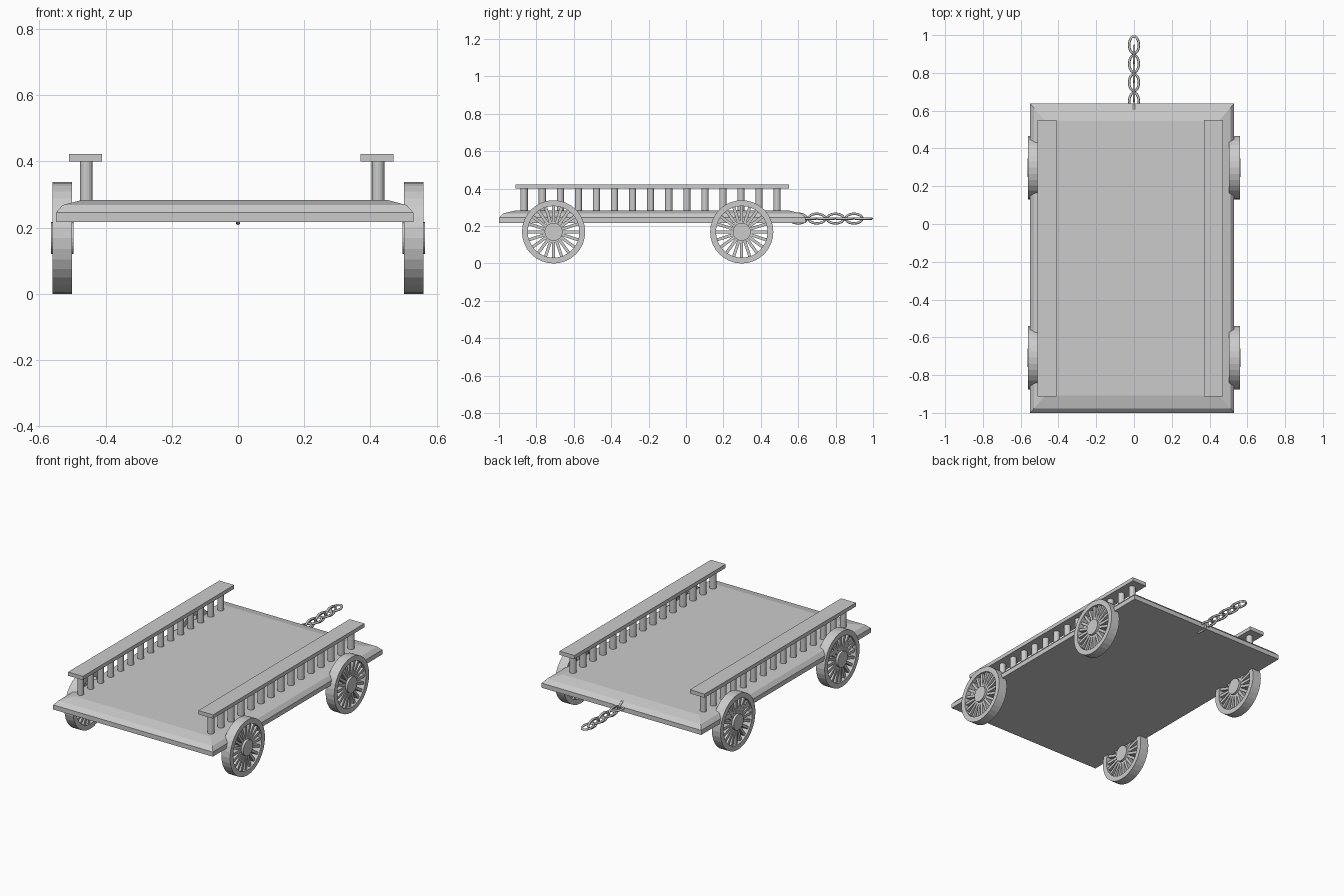
import bpy, bmesh
from math import sin, cos, pi, tau
from mathutils import Matrix, Vector

if "Cube" in bpy.data.objects:
    bpy.data.objects.remove(bpy.data.objects["Cube"])


def make_object(name, bm, smooth=False):
    bmesh.ops.recalc_face_normals(bm, faces=bm.faces)
    mesh = bpy.data.meshes.new(name)
    bm.to_mesh(mesh)
    bm.free()
    ob = bpy.data.objects.new(name, mesh)
    bpy.context.collection.objects.link(ob)
    if smooth:
        mesh.polygons.foreach_set("use_smooth", [True] * len(mesh.polygons))
    return ob


def add_box(bm, lo, hi, turn=Matrix.Identity(4)):
    lo, hi = Vector(lo), Vector(hi)
    bmesh.ops.create_cube(bm, size=1, matrix=turn @ Matrix.Translation((lo + hi) / 2)
                          @ Matrix.Diagonal((*(hi - lo), 1)))


def add_cylinder(bm, radius, depth, sides, matrix):
    bmesh.ops.create_cone(bm, cap_ends=True, segments=sides, radius1=radius,
                          radius2=radius, depth=depth, matrix=matrix)


def bridge(bm, rings, closed):
    pairs = list(zip(rings, rings[1:])) + ([(rings[-1], rings[0])] if closed else [])
    for a, b in pairs:
        n = len(a)
        for i in range(n):
            bm.faces.new((a[i], a[(i + 1) % n], b[(i + 1) % n], b[i]))


# Deck: stacked rectangles forming a two-step bevel
bm = bmesh.new()
rings = []
for inset, z in ((0, 0.217), (0, 0.245), (0.02, 0.268), (0.08, 0.284)):
    x0, x1, y0, y1 = -0.55 + inset, 0.53 - inset, -1 + inset * 1.15, 0.638 - inset * 1.15
    rings.append([bm.verts.new(p) for p in ((x0, y0, z), (x1, y0, z), (x1, y1, z), (x0, y1, z))])
bridge(bm, rings, False)
bm.faces.new(rings[0])
bm.faces.new(rings[-1])
make_object("deck", bm)

# Side railings: top board and fifteen round posts each
for side, x in (("left", -0.461), ("right", 0.42)):
    bm = bmesh.new()
    add_box(bm, (x - 0.05, -0.912, 0.40), (x + 0.05, 0.55, 0.423))
    make_object(side + "_rail", bm)
    bm = bmesh.new()
    for i in range(15):
        add_cylinder(bm, 0.019, 0.14, 16,
                     Matrix.Translation((x + 0.003, -0.865 + i * 0.0966, 0.335)))
    make_object(side + "_posts", bm)

# Wheels: rim, hub and spokes, axis along x
R, SIDES, SPOKES = 0.169, 32, 20
for side in (-1, 1):
    for end, y in (("front", -0.708), ("back", 0.298)):
        bm = bmesh.new()
        rings = []
        for i in range(SIDES):
            a = tau * i / SIDES
            rings.append([bm.verts.new((x, r * cos(a), r * sin(a)))
                          for x, r in ((-0.029, R), (0.029, R), (0.029, 0.138), (-0.029, 0.138))])
        bridge(bm, rings, True)
        add_cylinder(bm, 0.048, 0.068, 24, Matrix.Rotation(pi / 2, 4, 'Y'))
        for i in range(SPOKES):
            add_box(bm, (-0.02, -0.008, 0.035), (0.02, 0.008, 0.145),
                    Matrix.Rotation(tau * i / SPOKES, 4, 'X'))
        wheel = make_object(f"{end}_{'left' if side < 0 else 'right'}_wheel", bm)
        wheel.location = (side * 0.531, y, R)

# Tow chain: oval links turned a quarter each time
for k in range(8):
    bm = bmesh.new()
    rings = []
    for i in range(24):
        a = tau * i / 24
        centre = Vector((0.0255 * cos(a), 0.045 * sin(a), 0))
        out = Vector((cos(a) / 0.0255, sin(a) / 0.045, 0)).normalized()
        rings.append([bm.verts.new(centre + 0.0065 * (out * cos(t) + Vector((0, 0, sin(t)))))
                      for t in (tau * j / 8 for j in range(8))])
    bridge(bm, rings, True)
    link = make_object(f"chain_link_{k + 1}", bm, smooth=True)
    link.location = (0, 0.60 + k * 0.0497, 0.24)
    link.rotation_euler = (0, 0 if k % 2 else pi / 2, 0)
